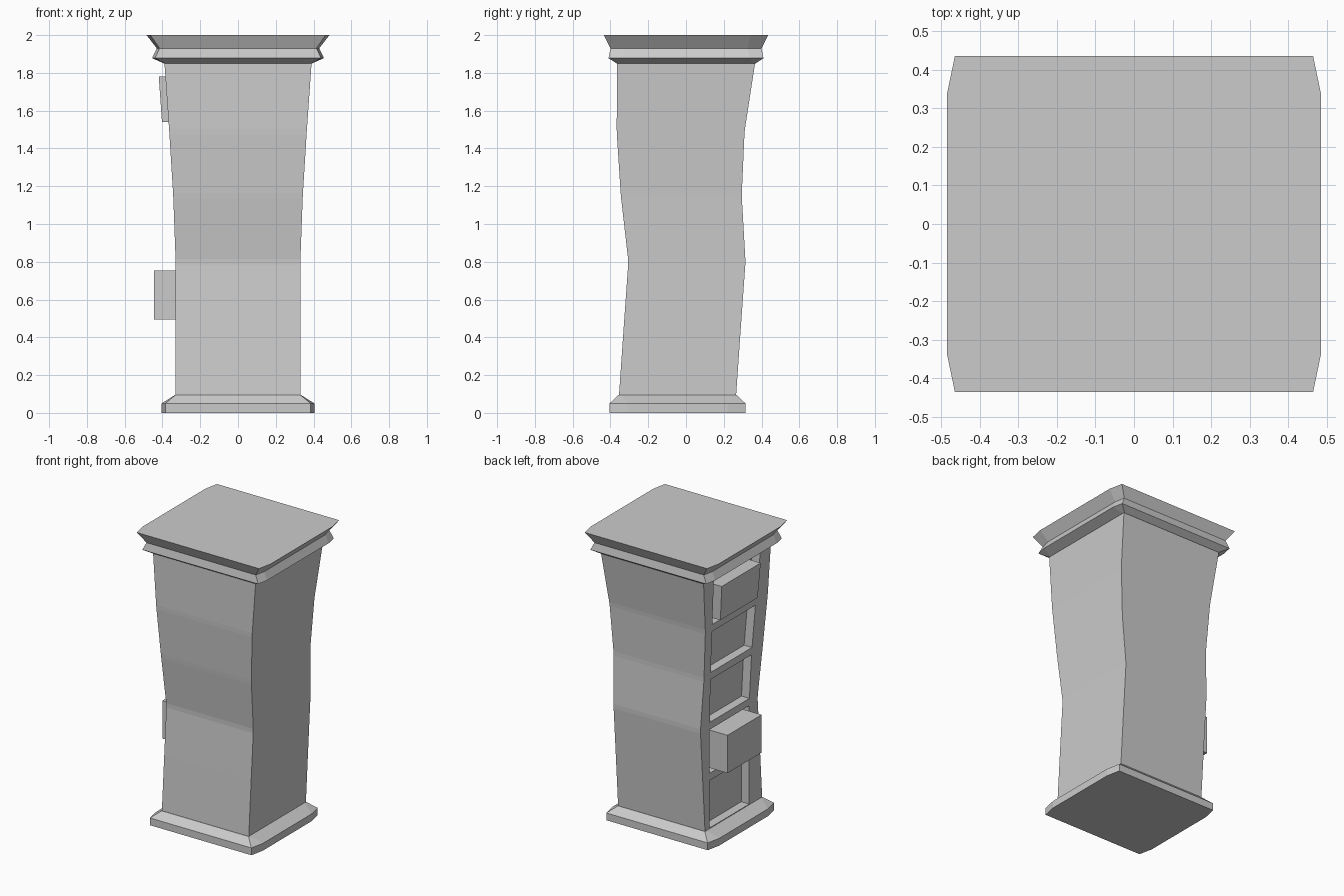
import bpy, bmesh

if "Cube" in bpy.data.objects:
    bpy.data.objects.remove(bpy.data.objects["Cube"])

# Body outline: z, half width in x, front y, back y
LEVELS = [(0.09, .33, -.355, .265), (0.45, .33, -.33, .29), (0.80, .33, -.305, .315),
          (1.15, .343, -.345, .295), (1.49, .364, -.367, .31), (1.86, .39, -.365, .367)]


def outline(z):
    """Interpolated half width, front y, back y at height z."""
    for a, b in zip(LEVELS, LEVELS[1:]):
        if z <= b[0] or b is LEVELS[-1]:
            t = (z - a[0]) / (b[0] - a[0])
            return [p + (q - p) * t for p, q in zip(a[1:], b[1:])]


def finish(name, bm):
    bmesh.ops.remove_doubles(bm, verts=bm.verts, dist=1e-5)
    bmesh.ops.recalc_face_normals(bm, faces=bm.faces)
    me = bpy.data.meshes.new(name)
    bm.to_mesh(me)
    bm.free()
    ob = bpy.data.objects.new(name, me)
    bpy.context.collection.objects.link(ob)
    return ob


def face(bm, pts):
    return bm.faces.new([bm.verts.new(p) for p in pts])


def bridge(bm, r0, r1):
    """Band of quads between two closed point rings."""
    n = len(r0)
    for i in range(n):
        j = (i + 1) % n
        face(bm, [r0[i], r0[j], r1[j], r1[i]])


def molding(name, rings):
    """Stacked eight-sided rings with slightly bowed sides."""
    bm = bmesh.new()
    loops = []
    for z, h, y0, y1, bow in rings:
        c = bow * 4.8
        loops.append([(-h + bow, y0, z), (h - bow, y0, z), (h, y0 + c, z), (h, y1 - c, z),
                      (h - bow, y1, z), (-h + bow, y1, z), (-h, y1 - c, z), (-h, y0 + c, z)])
    for a, b in zip(loops, loops[1:]):
        bridge(bm, a, b)
    face(bm, loops[0])
    face(bm, loops[-1])
    return finish(name, bm)


def panel(z0, z1, inset, depth=0.0, k=None):
    """Rectangle on the drawer side; k is its half width relative to the body."""
    pts = []
    for z, ends in ((z0 + inset, (1, 2)), (z1 - inset, (2, 1))):
        o = outline(z)
        for e in ends:
            y = o[e] if k is None else (-1 if e == 1 else 1) * k * o[0]
            pts.append((-o[0] + depth, y, z))
    return pts


# Twisted body with softened bands and five recessed drawer bays
R = 0.015
zs = [LEVELS[0][0]]
for lv in LEVELS[1:-1]:
    zs += [lv[0] - R, lv[0] + R]
zs.append(LEVELS[-1][0])
bm = bmesh.new()
rings = []
for z in zs:
    h, y0, y1 = outline(z)
    rings.append([(-h, y0, z), (h, y0, z), (h, y1, z), (-h, y1, z)])
for n, (a, b) in enumerate(zip(rings, rings[1:])):
    for i in range(3):
        face(bm, [a[i], a[i + 1], b[i + 1], b[i]])
    if n % 2:
        face(bm, [a[3], a[0], b[0], b[3]])
    else:
        z0, z1 = zs[n], zs[n + 1]
        opening = panel(z0, z1, .01, 0, .65)
        recess = panel(z0, z1, .01, .06, .65)
        bridge(bm, panel(z0, z1, 0), opening)
        bridge(bm, opening, recess)
        face(bm, recess)
face(bm, rings[0])
face(bm, rings[-1])
finish("cabinet_body", bm)

# Base plinth and crown
molding("base_plinth", [(0, .405, -.405, .315, .02), (.05, .405, -.405, .315, .02),
                        (.095, .333, -.357, .267, .003)])
molding("crown", [(1.85, .391, -.367, .369, .003), (1.878, .455, -.41, .41, .015),
                  (1.93, .43, -.40, .40, .015), (2.0, .484, -.435, .435, .02)])

# Two pulled-out drawers
for name, z0, z1, out, k in (("lower_drawer", .495, .755, .115, .56),
                             ("upper_drawer", 1.54, 1.78, .035, .55)):
    bm = bmesh.new()
    front, back = panel(z0, z1, 0, -out, k), panel(z0, z1, 0, .07, k)
    bridge(bm, front, back)
    face(bm, front)
    face(bm, back)
    finish(name, bm)
